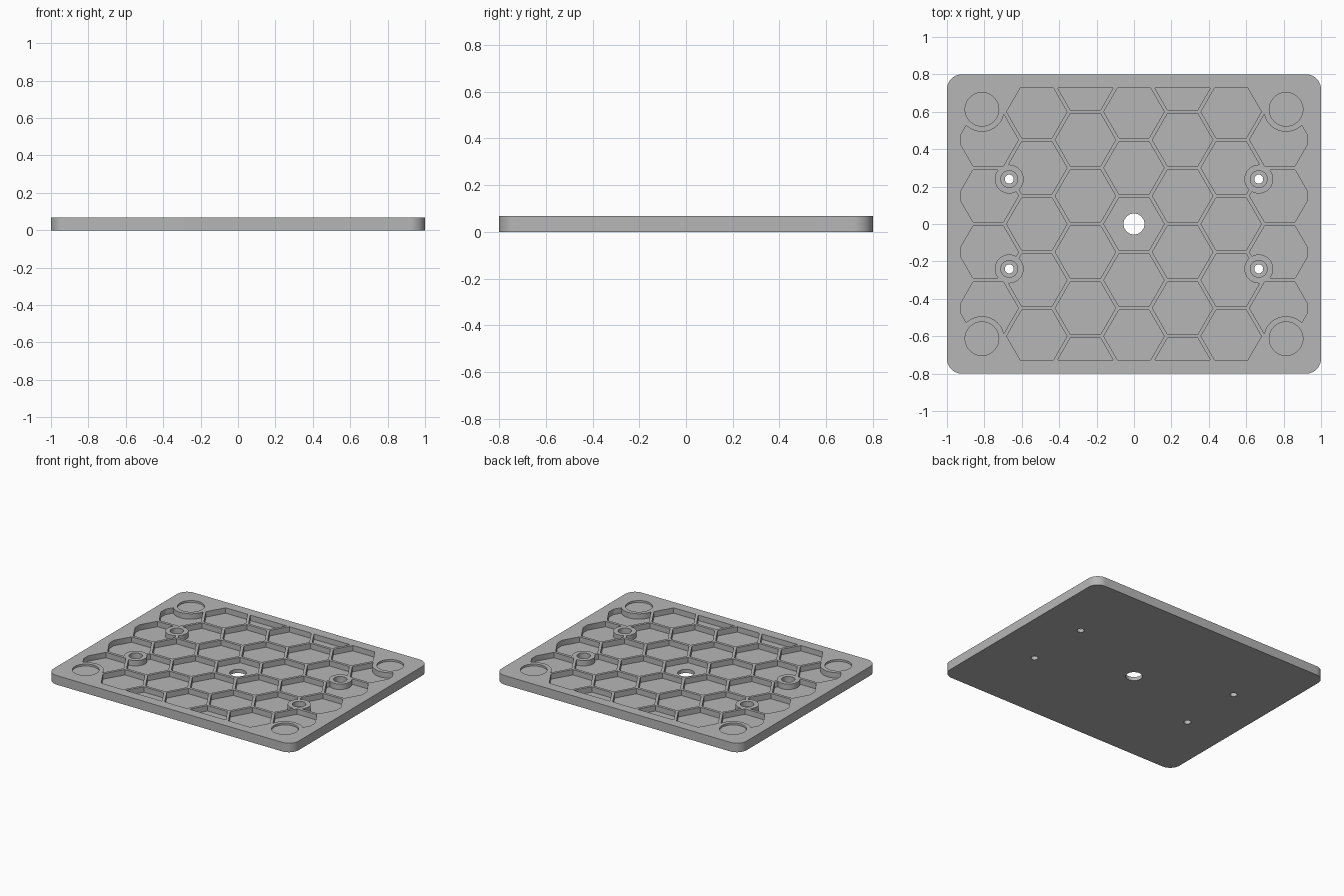
import bpy, bmesh
from math import cos, sin, pi, sqrt, radians

if "Cube" in bpy.data.objects:
    bpy.data.objects.remove(bpy.data.objects["Cube"], do_unlink=True)

HEIGHT, FLOOR, ABOVE = 0.067, 0.027, 0.12
PITCH, FLAT = 0.3, 0.28

grey = bpy.data.materials.new("plain grey")
grey.use_nodes = True
colour = (0.47, 0.47, 0.47, 1)
grey.diffuse_color = colour
grey.node_tree.nodes["Principled BSDF"].inputs["Base Color"].default_value = colour


def ring(x, y, radius, sides):
    return [(x + radius * cos(2 * pi * i / sides),
             y + radius * sin(2 * pi * i / sides)) for i in range(sides)]


def rounded_rect(hx, hy, radius, steps=12):
    points = []
    for quarter, (sx, sy) in enumerate([(1, 1), (-1, 1), (-1, -1), (1, -1)]):
        for i in range(steps + 1):
            a = (quarter + i / steps) * pi / 2
            points.append((sx * (hx - radius) + radius * cos(a),
                           sy * (hy - radius) + radius * sin(a)))
    return points


def prisms(name, outlines, low, high):
    """One object holding an upright prism for each outline."""
    bm = bmesh.new()
    for outline in outlines:
        bottom = [bm.verts.new((x, y, low)) for x, y in outline]
        top = [bm.verts.new((x, y, high)) for x, y in outline]
        bm.faces.new(bottom[::-1])
        bm.faces.new(top)
        for i in range(len(outline)):
            j = (i + 1) % len(outline)
            bm.faces.new((bottom[i], bottom[j], top[j], top[i]))
    mesh = bpy.data.meshes.new(name)
    bm.to_mesh(mesh)
    bm.free()
    obj = bpy.data.objects.new(name, mesh)
    bpy.context.collection.objects.link(obj)
    return obj


def carve(target, cutter, operation="DIFFERENCE"):
    mod = target.modifiers.new(cutter.name, "BOOLEAN")
    mod.operation, mod.solver, mod.object = operation, "EXACT", cutter
    bpy.context.view_layer.objects.active = target
    bpy.ops.object.modifier_apply(modifier=mod.name)
    bpy.data.objects.remove(cutter, do_unlink=True)


def mirrored(x, y, radius, sides=48):
    return [ring(sx * x, sy * y, radius, sides) for sx in (-1, 1) for sy in (-1, 1)]


# Honeycomb pockets, trimmed to the border and around the bosses
cells = []
for column in range(-3, 4):
    rows = (-1.5, -0.5, 0.5, 1.5) if abs(column) == 3 else \
        (-2.5, -1.5, -0.5, 0.5, 1.5, 2.5) if column % 2 else (-2, -1, 0, 1, 2)
    for row in rows:
        cells.append(ring(column * PITCH * sqrt(3) / 2, row * PITCH, FLAT / sqrt(3), 6))
pockets = prisms("honeycomb_cutter", cells, FLOOR, ABOVE)
border = [(-0.926, -0.726), (0.926, -0.726), (0.926, 0.726), (-0.926, 0.726)]
carve(pockets, prisms("border_limit", [border], -0.1, 0.3), "INTERSECT")
carve(pockets, prisms("screw_bosses", mirrored(0.667, 0.24, 0.077), -0.1, 0.3))
carve(pockets, prisms("corner_bosses", mirrored(0.813, 0.613, 0.12), -0.1, 0.3))

# Plate with rounded corners
plate = prisms("base_plate", [rounded_rect(1, 0.8, 0.08)], 0, HEIGHT)
carve(plate, pockets)

# Shallow round seats in the corners
carve(plate, prisms("corner_seats", mirrored(0.813, 0.613, 0.09), HEIGHT - 0.014, ABOVE))

# Screw holes with counterbores, and the centre hole
carve(plate, prisms("counterbores", mirrored(0.667, 0.24, 0.045, 32), FLOOR, ABOVE))
holes = mirrored(0.667, 0.24, 0.024, 32) + [ring(0, 0, 0.056, 48)]
carve(plate, prisms("through_holes", holes, -0.1, ABOVE))

# Finish
plate.data.materials.clear()
plate.data.materials.append(grey)
for face in plate.data.polygons:
    face.material_index = 0
bpy.ops.object.select_all(action="DESELECT")
plate.select_set(True)
bpy.context.view_layer.objects.active = plate
bpy.ops.object.shade_smooth_by_angle(angle=radians(30))
